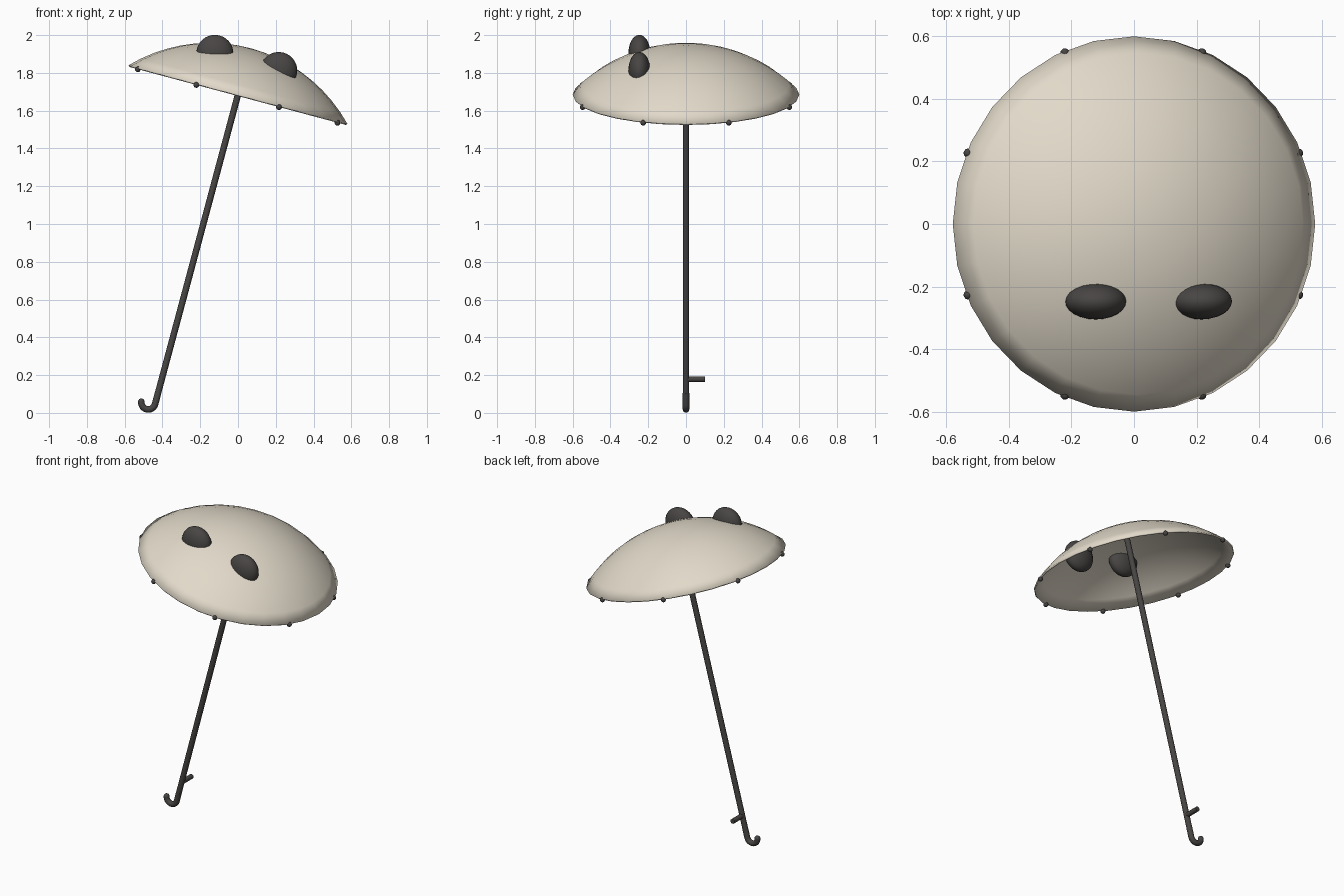
import bpy, bmesh
from math import sin, cos, pi, radians, sqrt, asin
from mathutils import Matrix

if "Cube" in bpy.data.objects:
    bpy.data.objects.remove(bpy.data.objects["Cube"])

# Everything is built upright around the rim centre, then tilted as one
TILT = Matrix.Translation((0, 0, 1.685)) @ Matrix.Rotation(radians(15), 4, 'Y')


def material(name, rgb):
    m = bpy.data.materials.new(name)
    m.diffuse_color = (*rgb, 1)
    m.use_nodes = True
    m.node_tree.nodes["Principled BSDF"].inputs["Base Color"].default_value = m.diffuse_color
    return m


CREAM = material("cream_cloth", (0.76, 0.70, 0.59))
DARK = material("dark_rubber", (0.065, 0.06, 0.057))


def finish(name, bm, mat):
    me = bpy.data.meshes.new(name)
    bm.to_mesh(me)
    bm.free()
    ob = bpy.data.objects.new(name, me)
    bpy.context.collection.objects.link(ob)
    me.materials.append(mat)
    ob.matrix_world = TILT
    bpy.ops.object.select_all(action='DESELECT')
    ob.select_set(True)
    bpy.context.view_layer.objects.active = ob
    bpy.ops.object.shade_smooth_by_angle(angle=radians(40))
    return ob


def ball(name, pos, size, u=16, v=10):
    bm = bmesh.new()
    mat = Matrix.Translation(pos) @ Matrix.Diagonal((*size, 1))
    bmesh.ops.create_uvsphere(bm, u_segments=u, v_segments=v, radius=1, matrix=mat)
    return finish(name, bm, DARK)


def rod(name, start, length, radius, rot=Matrix()):
    bm = bmesh.new()
    mat = Matrix.Translation(start) @ rot @ Matrix.Translation((0, 0, length / 2))
    bmesh.ops.create_cone(bm, cap_ends=True, segments=16, radius1=radius,
                          radius2=radius, depth=length, matrix=mat)
    return finish(name, bm, DARK)


# Canopy: thin spherical cap with a 28-sided rim
RIM, DROP, RINGS, SIDES = 0.6, 0.58, 9, 28
R = sqrt(RIM ** 2 + DROP ** 2)
edge = asin(RIM / R)
bm = bmesh.new()
pts = [bm.verts.new((R * sin(edge * i / RINGS), 0, R * cos(edge * i / RINGS) - DROP))
       for i in range(RINGS + 1)]
lines = [bm.edges.new(p) for p in zip(pts, pts[1:])]
bmesh.ops.spin(bm, geom=pts + lines, cent=(0, 0, 0), axis=(0, 0, 1),
               angle=2 * pi, steps=SIDES)
bmesh.ops.remove_doubles(bm, verts=bm.verts[:], dist=1e-4)
bm.normal_update()
if sum(f.normal.z for f in bm.faces) < 0:
    bmesh.ops.reverse_faces(bm, faces=bm.faces[:])
canopy = finish("canopy", bm, CREAM)
mod = canopy.modifiers.new("thickness", 'SOLIDIFY')
mod.thickness = 0.01
mod.offset = -1

# Eight rib tips around the rim
for k in range(8):
    a = radians(22.5 + 45 * k)
    ball(f"rib_tip_{k + 1}", (0.592 * cos(a), 0.592 * sin(a), -0.008),
         (0.015, 0.015, 0.015), 12, 8)

# Two bulging eyes, sunk halfway into the cloth
for side, x in (("left", -0.175), ("right", 0.175)):
    ball(f"{side}_eye", (x, -0.247, 0.18), (0.098, 0.058, 0.097), 24, 16)

# Shaft and side peg
rod("shaft", (0, 0, -1.64), 1.64 + R - DROP - 0.006, 0.017)
rod("side_peg", (0, 0, -1.56), 0.1, 0.015, Matrix.Rotation(-pi / 2, 4, 'X'))

# Hooked handle end: a round tube along a J path
BEND, LOW = 0.037, -1.697
path = [(0, -1.635, 0)]
path += [(-BEND + BEND * cos(a), LOW - BEND * sin(a), a)
         for a in (radians(170) * i / 12 for i in range(13))]
bm = bmesh.new()
rings = []
for x, z, a in path:
    ring = []
    for j in range(16):
        t = 2 * pi * j / 16
        out = 0.0175 * cos(t)
        ring.append(bm.verts.new((x + out * cos(a), 0.0175 * sin(t), z - out * sin(a))))
    rings.append(ring)
for p, q in zip(rings, rings[1:]):
    for j in range(16):
        bm.faces.new((p[j], p[j - 1], q[j - 1], q[j]))
bm.faces.new(rings[0])
bm.faces.new(rings[-1])
bmesh.ops.recalc_face_normals(bm, faces=bm.faces[:])
finish("hook", bm, DARK)
ball("hook_tip", (path[-1][0], 0, path[-1][1]), (0.0175, 0.0175, 0.0175))
